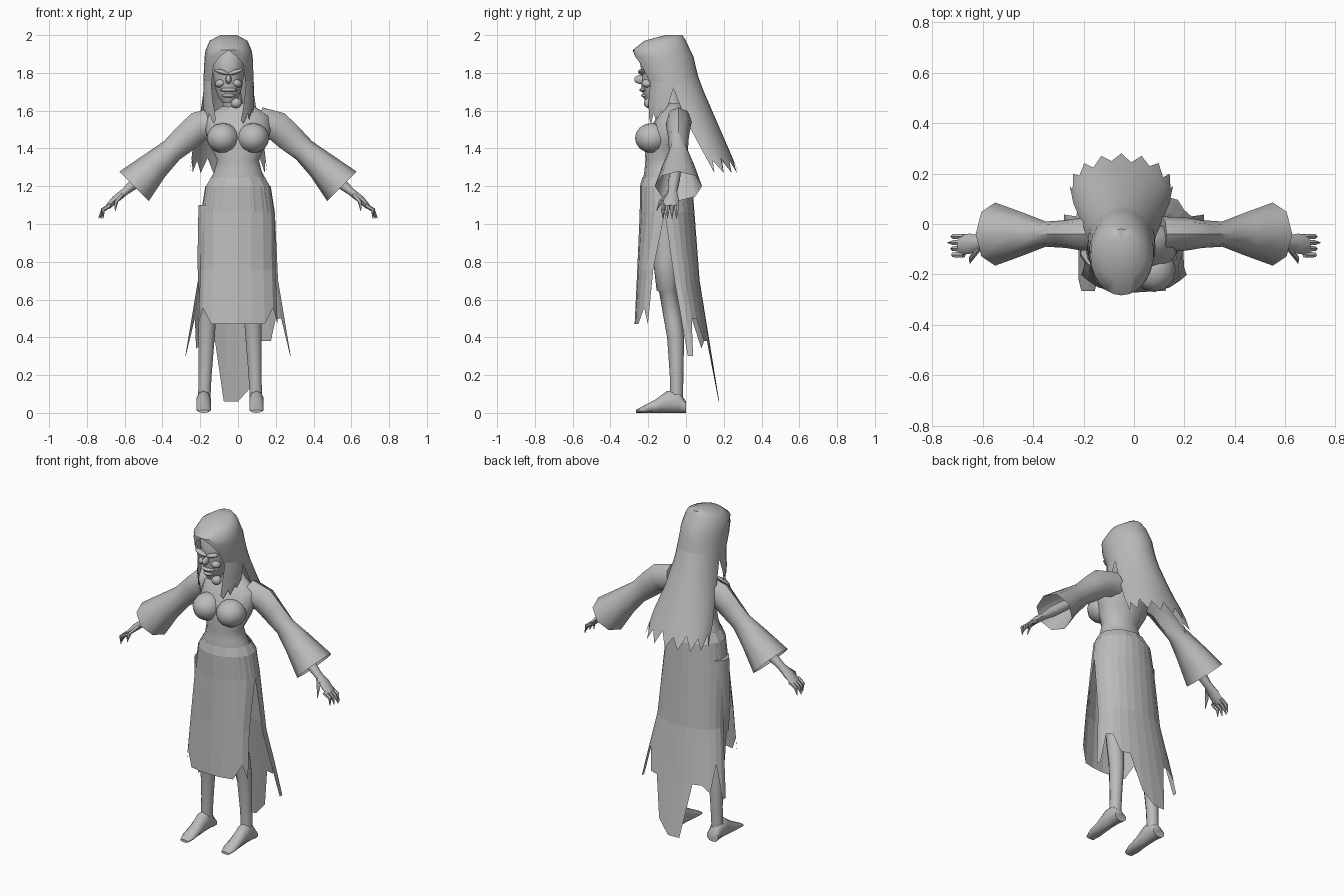
import bpy, bmesh, math
from mathutils import Vector

cube = bpy.data.objects.get("Cube")
if cube:
    bpy.data.objects.remove(cube, do_unlink=True)

tone = (0.5, 0.5, 0.5, 1)
grey = bpy.data.materials.new("plain grey")
grey.use_nodes = True
grey.diffuse_color = tone
for node in grey.node_tree.nodes:
    if node.type == "BSDF_PRINCIPLED":
        node.inputs["Base Color"].default_value = tone

side_to_side = Vector((1, 0, 0))
front_to_back = Vector((0, 1, 0))
upward = Vector((0, 0, 1))
both_sides = (("left", 1), ("right", -1))


def finish(name, bm, smooth=True):
    bmesh.ops.remove_doubles(bm, verts=bm.verts, dist=0.0005)
    bmesh.ops.recalc_face_normals(bm, faces=bm.faces)
    mesh = bpy.data.meshes.new(name)
    bm.to_mesh(mesh)
    bm.free()
    mesh.materials.append(grey)
    if smooth:
        mesh.shade_smooth()
        mesh.set_sharp_from_angle(angle=math.radians(50))
    obj = bpy.data.objects.new(name, mesh)
    bpy.context.collection.objects.link(obj)
    return obj


def bridge(bm, rows, closed):
    for lower, upper in zip(rows, rows[1:]):
        count = len(lower)
        for i in range(count if closed else count - 1):
            j = (i + 1) % count
            bm.faces.new((lower[i], lower[j], upper[j], upper[i]))


def limb(name, sections, side=front_to_back, along=None, sides=10, open_end=False):
    """Tube through sections of (x, y, z, radius across, radius along side)."""
    bm = bmesh.new()
    centres = [Vector(section[:3]) for section in sections]
    tangents = [following - previous for previous, following in
                zip(centres[:1] + centres, centres[1:] + centres[-1:])]
    rows = []
    for section, centre, tangent in zip(sections, centres, tangents):
        across = (along or tangent).cross(side).normalized() * section[3]
        width = side * section[4]
        turns = [math.tau * i / sides for i in range(sides)]
        rows.append([bm.verts.new(centre + across * math.cos(turn) + width * math.sin(turn))
                     for turn in turns])
    bridge(bm, rows, True)
    bm.faces.new(rows[0])
    if not open_end:
        bm.faces.new(rows[-1])
    return finish(name, bm)


def sheet(name, rows, arcs, middle=0, steps=12, jag=None, smooth=True):
    """Curved cloth from rows of (height, half width, centre y, depth) over arcs in degrees
    from the back; jag shortens or stretches each point of the last row."""
    bm = bmesh.new()
    grid = []
    for (height, width, centre, depth), (start, end) in zip(rows, arcs):
        turns = [math.radians(start + (end - start) * i / steps) for i in range(steps + 1)]
        grid.append([Vector((middle + width * math.sin(turn),
                             centre + depth * math.cos(turn), height)) for turn in turns])
    if jag:
        grid[-1] = [above.lerp(below, jag[i % len(jag)])
                    for i, (above, below) in enumerate(zip(grid[-2], grid[-1]))]
    bridge(bm, [[bm.verts.new(point) for point in row] for row in grid], False)
    return finish(name, bm, smooth)


def ball(name, centre, radii, tilt=0):
    bm = bmesh.new()
    bmesh.ops.create_uvsphere(bm, u_segments=12, v_segments=8, radius=1)
    obj = finish(name, bm)
    obj.location, obj.scale = centre, radii
    obj.rotation_euler.y = tilt
    return obj


# Torso and neck, as height, y, half width and half depth
torso = [(1.1, -.1, .17, .11), (1.2, -.11, .165, .125), (1.28, -.12, .125, .1),
         (1.34, -.125, .11, .09), (1.42, -.11, .15, .11), (1.5, -.09, .175, .11),
         (1.57, -.07, .17, .08), (1.64, -.06, .06, .05)]
limb("torso", [(0, y, z, depth, width) for z, y, width, depth in torso],
     side=side_to_side, along=upward, sides=16)
limb("neck", [(-.02, -.06, 1.58, .05, .06), (-.04, -.09, 1.74, .05, .05)],
     side=side_to_side, along=upward)
for word, s in both_sides:
    ball(word + "_bust", (s * .08, -.18, 1.455), (.085, .09, .08))

# Arms with flared sleeves and clawed hands, as x, height, thickness and breadth
sleeve = [(.11, 1.54, .08, .07), (.21, 1.515, .08, .065), (.27, 1.46, .075, .055),
          (.35, 1.39, .064, .05), (.44, 1.31, .08, .085), (.55, 1.2, .11, .125)]
hand = [(.44, 1.3, .03, .03), (.54, 1.22, .03, .03), (.6, 1.17, .02, .025),
        (.65, 1.13, .02, .04), (.69, 1.09, .014, .04)]
for word, s in both_sides:
    limb(word + "_sleeve", [(s * x, -.04, z, thick, broad) for x, z, thick, broad in sleeve],
         sides=8, open_end=True)
    limb(word + "_hand", [(s * x, -.12 * x, z, thick, broad) for x, z, thick, broad in hand],
         sides=8)

    def claw(name, base, knuckle, tip):
        joints = zip((base, knuckle, tip), (.013, .011, .002))
        limb(word + name, [(s * x, y, z, r, r) for (x, y, z), r in joints], sides=6)

    for k in range(4):
        y = -.05 - .024 * k
        reach = .738 - .012 * abs(k - 1)
        claw("_finger", (.675, y, 1.1), (.715, y, 1.075), (reach, y, 1.03))
    claw("_thumb", (.61, -.09, 1.16), (.645, -.135, 1.12), (.65, -.155, 1.07))

# Legs with a hem above the knee, as height, y and radius, then bare feet as y and half height
leg = [(1.1, -.1, .075), (.8, -.105, .068), (.65, -.1, .056), (.64, -.095, .047),
       (.5, -.07, .048), (.4, -.055, .045), (.2, -.05, .036), (.04, -.05, .034)]
foot = [(0, .03), (-.04, .06), (-.1, .058), (-.16, .036), (-.22, .02), (-.265, .008)]
for word, s in both_sides:
    def stance(z):
        return s * (.14 - .04 * z) - .042

    limb(word + "_leg", [(stance(z), y, z, r, r) for z, y, r in leg],
         side=side_to_side, along=upward)
    limb(word + "_foot", [(stance(0), y, h, h, min(.04, h + .02)) for y, h in foot],
         side=side_to_side, along=-front_to_back)

# Skirt: waist yoke, front apron and long torn back
waist, hip = (1.2, .174, -.105, .139), (1.06, .196, -.1, .145)
cloth = dict(steps=14, smooth=False)
sheet("skirt_yoke", [(1.25, .145, -.11, .12), waist, hip], [(0, 360)] * 3, **cloth)
sheet("skirt_front", [waist, hip, (.76, .2, -.165, .093), (.47, .21, -.195, .077)],
      [(95, 265)] * 4, steps=8, smooth=False, jag=[1, .7] + [1] * 5 + [.7, 1])
sheet("skirt_back", [waist, hip, (.7, .213, -.05, .122), (.3, .28, .02, .117)],
      [(-95, 95)] * 4, **cloth,
      jag=[1, 1, .5, .9, .8, .8, 1.6, 1.6, 1.4, .8, .8, .5, .5, 1, 1])

# Head, as height, y, half width and half depth, with the scowling face
face = -.05
skull = [(1.64, -.17, .03, .04), (1.67, -.155, .055, .07), (1.72, -.14, .072, .095),
         (1.8, -.13, .086, .105), (1.86, -.13, .088, .115), (1.92, -.12, .07, .09)]
limb("head", [(face, y, z, depth, width) for z, y, width, depth in skull],
     side=side_to_side, along=upward, sides=14)
for word, s in both_sides:
    ball(word + "_brow", (face + s * .037, -.232, 1.805), (.042, .022, .012), -s * .3)
    ball(word + "_cheek", (face + s * .042, -.205, 1.745), (.03, .03, .022), s * .3)
ball("nose", (face, -.24, 1.765), (.016, .034, .024))
ball("upper_lip", (face, -.222, 1.71), (.045, .025, .012))
ball("lower_lip", (face, -.212, 1.68), (.034, .026, .012))
ball("chin", (face + .04, -.195, 1.64), (.03, .028, .028))

# Hair: crown open at the face, long torn back and side locks
crown = [(2, 0, -.065, 0), (2, .045, -.065, .045), (1.97, .1, -.11, .11),
         (1.92, .122, -.13, .153), (1.885, .128, -.12, .16), (1.84, .13, -.11, .16),
         (1.74, .134, -.075, .15)]
sheet("hair_crown", crown, [(-half, half) for half in [180] * 4 + [158, 142, 138]],
      middle=face, steps=24)
sheet("hair_back", [(1.78, .13, -.085, .15), (1.7, .133, -.055, .15), (1.55, .155, .005, .155),
                    (1.4, .19, .085, .14), (1.27, .205, .155, .125)],
      [(-92, 92)] * 5, middle=face, steps=16, jag=[1, .4, 1, .5])
for word, s in both_sides:
    sheet(word + "_lock", [(1.76, .133, -.08, .152), (1.64, .136, -.095, .13),
                           (1.53, .125, -.115, .09)],
          [(s * start, s * (start + 55)) for start in (80, 88, 95)],
          middle=face, steps=6, jag=[.1, .5, .3, .8, .5, 1, .8])
